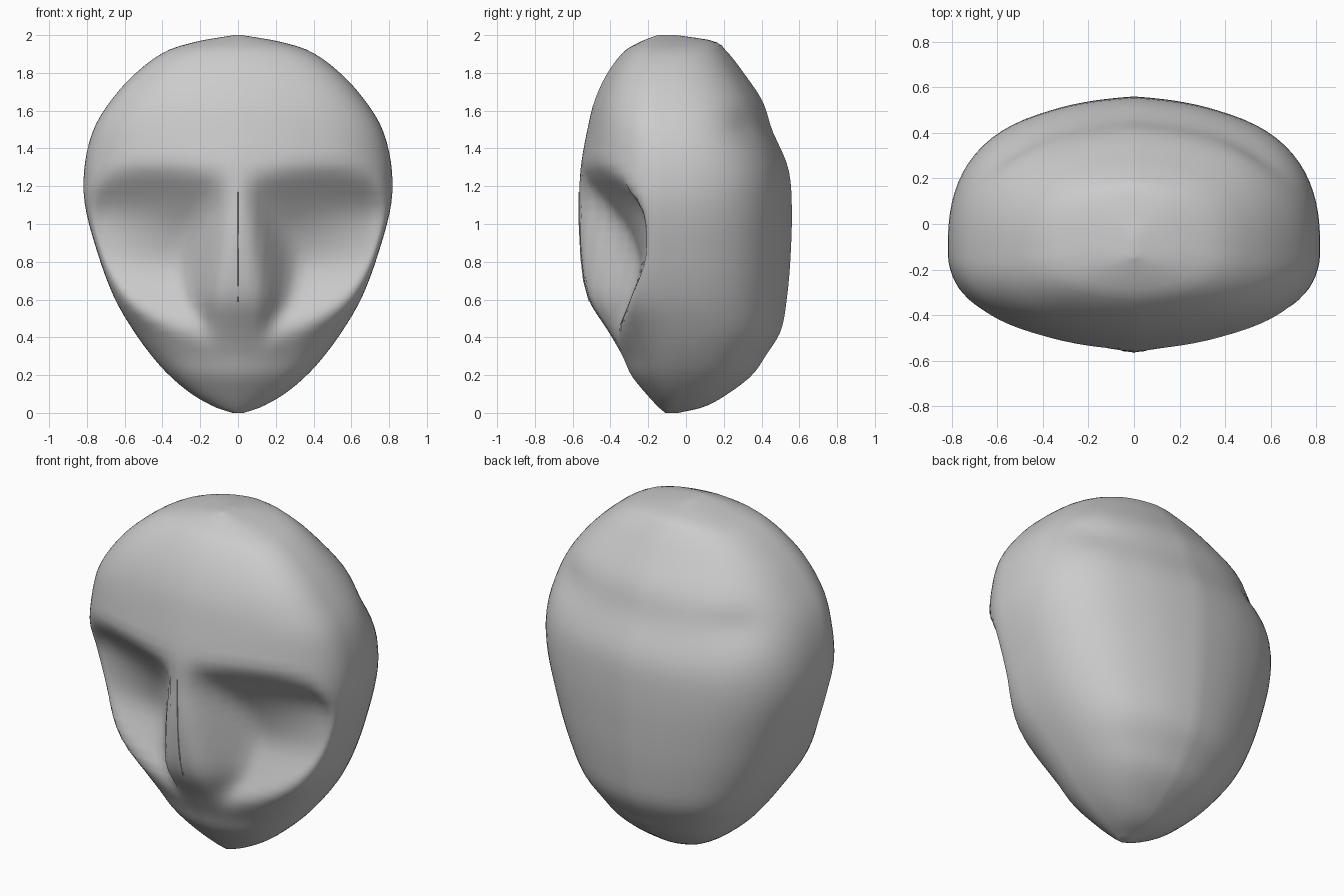
import bpy, bmesh, math

if "Cube" in bpy.data.objects:
    bpy.data.objects.remove(bpy.data.objects["Cube"])

# Head profile by height: z, half width, front y, back y
PROFILE = [
    (0.0, 0.03, -0.11, -0.04), (0.03, 0.12, -0.145, 0.09), (0.10, 0.245, -0.21, 0.22),
    (0.20, 0.365, -0.29, 0.35), (0.30, 0.455, -0.335, 0.42), (0.43, 0.55, -0.41, 0.50),
    (0.60, 0.65, -0.515, 0.533), (0.82, 0.735, -0.555, 0.553), (1.10, 0.81, -0.565, 0.56),
    (1.30, 0.813, -0.557, 0.54), (1.50, 0.765, -0.522, 0.455),
    (1.65, 0.675, -0.485, 0.405), (1.80, 0.54, -0.415, 0.305), (1.92, 0.37, -0.32, 0.21),
    (1.97, 0.20, -0.23, 0.14), (2.0, 0.02, -0.15, -0.05)]
# Eye socket and cheek plane by height: z, y at the outer end, slope towards the nose
SOCKET = [(0.20, -0.45, 0), (0.32, -0.385, 0), (0.45, -0.355, 0), (0.60, -0.295, 0),
          (0.78, -0.225, 0.06), (0.95, -0.22, 0.2), (1.08, -0.25, 0.32),
          (1.20, -0.335, 0.32), (1.30, -0.42, 0.32), (1.42, -0.55, 0.32)]


def interp(table, z):
    """Smooth cubic lookup in a table keyed by height."""
    z = min(max(z, table[0][0]), table[-1][0])
    i = next(k for k in range(len(table) - 1) if z <= table[k + 1][0])
    a, b = table[i], table[i + 1]
    p, q = table[max(i - 1, 0)], table[min(i + 2, len(table) - 1)]
    h = b[0] - a[0]
    t = (z - a[0]) / h
    out = []
    for k in range(1, len(a)):
        m0 = (b[k] - p[k]) / (b[0] - p[0]) * h
        m1 = (q[k] - a[k]) / (q[0] - a[0]) * h
        out.append(a[k] * (2 * t**3 - 3 * t**2 + 1) + m0 * (t**3 - 2 * t**2 + t)
                   + b[k] * (3 * t**2 - 2 * t**3) + m1 * (t**3 - t**2))
    return out


def soft_max(a, b, r):
    h = max(r - abs(a - b), 0) / r
    return max(a, b) + h * h * r / 4


def head_point(z, angle):
    w, front, back = interp(PROFILE, z)
    mid = front + (back - front) * 0.40
    c, s = math.cos(angle), math.sin(angle)
    crown = min(max((z - 1.4) / 0.3, 0), 1)
    n = 2.2 + 0.3 * crown if s < 0 else 2.6
    k = (abs(c) ** n + abs(s) ** n) ** (-1 / n)
    x = w * c * k
    # Slight keel along the middle of the front and back
    keel = 0.045 * max(1 - abs(x) / (0.5 * w), 0) + 0.955
    y = mid + (mid - front if s < 0 else back - mid) * s * k * keel
    if s < 0 and 0.20 < z < 1.42:
        # Sockets beside a nose that widens downwards
        pocket, slope = interp(SOCKET, z)
        pocket += slope * (min(abs(x), 0.7) - 0.65)
        bridge = 0.06 * min(max((1.1 - z) / 0.5, 0), 1)
        nose = front - 0.08 + max(abs(x) - bridge, 0) * 1.5
        y = soft_max(y, -soft_max(-pocket, -nose, 0.08), 0.05)
    # Shallow hollow above the back corner of the skull
    d = ((abs(x) - 0.57) / 0.15) ** 2 + ((y - 0.33) / 0.14) ** 2 + ((z - 1.53) / 0.08) ** 2
    dent = 0.015 * math.exp(-d)
    return (x - math.copysign(dent, x) * 0.6, y - dent, z)


def make_object(name, bm, material):
    bmesh.ops.recalc_face_normals(bm, faces=bm.faces)
    mesh = bpy.data.meshes.new(name)
    bm.to_mesh(mesh)
    bm.free()
    mesh.materials.append(material)
    obj = bpy.data.objects.new(name, mesh)
    bpy.context.collection.objects.link(obj)
    bpy.context.view_layer.objects.active = obj
    obj.select_set(True)
    bpy.ops.object.shade_smooth_by_angle(angle=math.radians(50))
    obj.select_set(False)


grey = bpy.data.materials.new("plain grey")
grey.diffuse_color = (0.6, 0.6, 0.6, 1)
grey.use_nodes = True
grey.node_tree.nodes["Principled BSDF"].inputs["Base Color"].default_value = grey.diffuse_color

# Head: stacked rings, closed at chin and crown
heights = [1 - math.cos(math.pi * i / 56) for i in range(57)]
SIDES = 96
bm = bmesh.new()
rings = [[bm.verts.new(head_point(z, math.tau * i / SIDES)) for i in range(SIDES)]
         for z in heights]
for low, high in zip(rings, rings[1:]):
    for i in range(SIDES):
        j = (i + 1) % SIDES
        bm.faces.new((low[i], low[j], high[j], high[i]))
bm.faces.new(rings[0])
bm.faces.new(rings[-1])
make_object("head", bm, grey)

# Nose ridge: thin strip along the middle of the nose
bm = bmesh.new()
strip = []
for z, half in ((0.59, 0.012), (0.7, 0.011), (0.82, 0.010), (1.0, 0.008), (1.17, 0.006)):
    y = interp(PROFILE, z)[1]
    strip.append([bm.verts.new(p) for p in
                  ((-half, y + 0.012, z), (0, y - 0.004, z), (half, y + 0.012, z))])
for a, b in zip(strip, strip[1:]):
    for i in range(3):
        j = (i + 1) % 3
        bm.faces.new((a[i], a[j], b[j], b[i]))
bm.faces.new(strip[0])
bm.faces.new(strip[-1])
make_object("nose_ridge", bm, grey)
